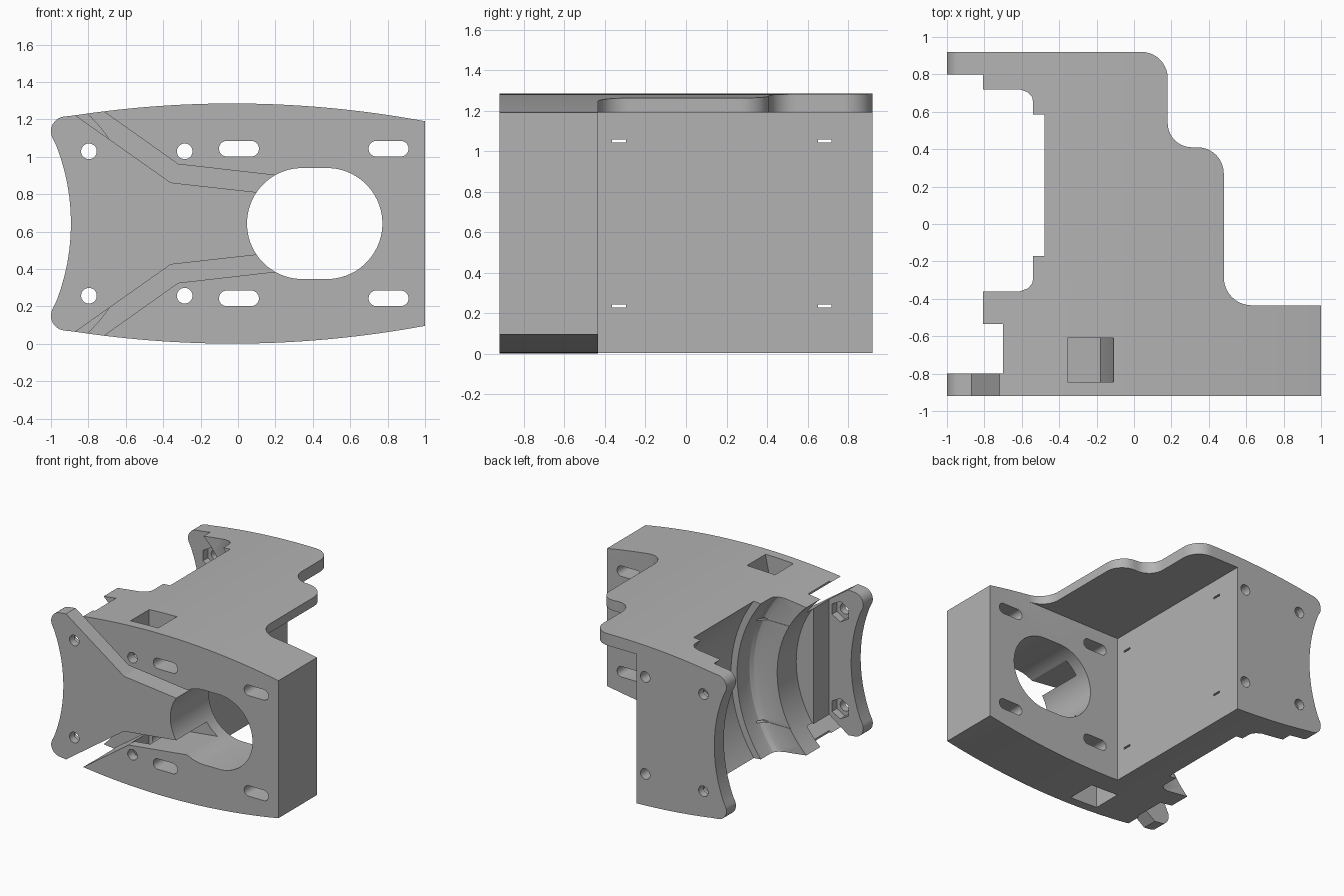
import bpy, bmesh, math
from mathutils import Vector, Matrix

if "Cube" in bpy.data.objects:
    bpy.data.objects.remove(bpy.data.objects["Cube"], do_unlink=True)

MID = 0.643           # height of the mirror plane
FRONT, BACK = -0.92, 0.92

grey = bpy.data.materials.new("plain grey")
grey.use_nodes = True
grey.diffuse_color = (0.45, 0.45, 0.45, 1)
grey.node_tree.nodes["Principled BSDF"].inputs["Base Color"].default_value = (0.45, 0.45, 0.45, 1)


def rounded(points, steps=10):
    """Polygon from (a, b, radius) corners."""
    out = []
    n = len(points)
    for i, (a, b, r) in enumerate(points):
        p = Vector((a, b))
        if r == 0:
            out.append(p)
            continue
        u = (Vector(points[i - 1][:2]) - p).normalized()
        v = (Vector(points[(i + 1) % n][:2]) - p).normalized()
        half = u.angle(v) / 2
        centre = p + (u + v).normalized() * (r / math.sin(half))
        s = p + u * (r / math.tan(half)) - centre
        e = p + v * (r / math.tan(half)) - centre
        turn = math.atan2(s.x * e.y - s.y * e.x, s.dot(e))
        out += [centre + Matrix.Rotation(turn * k / steps, 2) @ s for k in range(steps + 1)]
    return out


def finish(name, bm):
    bmesh.ops.recalc_face_normals(bm, faces=bm.faces)
    mesh = bpy.data.meshes.new(name)
    bm.to_mesh(mesh)
    bm.free()
    ob = bpy.data.objects.new(name, mesh)
    mesh.materials.append(grey)
    bpy.context.collection.objects.link(ob)
    return ob


def prism(name, outline, lo, hi, axis="y"):
    """Extrude an outline along y (outline in x, z) or z (outline in x, y)."""
    bm = bmesh.new()
    place = (lambda p: (p[0], lo, p[1])) if axis == "y" else (lambda p: (p[0], p[1], lo))
    face = bm.faces.new([bm.verts.new(place(p)) for p in outline])
    top = bmesh.ops.extrude_face_region(bm, geom=[face])
    step = (0, hi - lo, 0) if axis == "y" else (0, 0, hi - lo)
    bmesh.ops.translate(bm, vec=step, verts=[g for g in top["geom"] if isinstance(g, bmesh.types.BMVert)])
    return finish(name, bm)


def box(name, x0, x1, y0, y1, z0, z1):
    return prism(name, [(x0, z0), (x1, z0), (x1, z1), (x0, z1)], y0, y1)


def disc(x, z, r, sides=32, half=0.0):
    """Circle, or a slot when half is the straight half length."""
    pts = []
    for k in range(sides):
        t = 2 * math.pi * (k + 0.5) / sides
        pts.append((x + math.copysign(half, math.cos(t)) + r * math.cos(t), z + r * math.sin(t)))
    return pts


def flip(outline):
    return [(p[0], 2 * MID - p[1]) for p in outline]


def cut(body, cutter):
    cutter.hide_render = True
    mod = body.modifiers.new("cut", "BOOLEAN")
    mod.operation, mod.solver, mod.object = "DIFFERENCE", "EXACT", cutter
    bpy.context.view_layer.objects.active = body
    bpy.ops.object.modifier_apply(modifier=mod.name)
    bpy.data.objects.remove(cutter, do_unlink=True)


def cut_pair(body, outline, lo, hi):
    for shape in (outline, flip(outline)):
        cut(body, prism("cutter", shape, lo, hi))


# Whole outline: bowed top and bottom, hollowed right end with rounded tips
def bow(x):
    return 1.285 - (x + 0.03) ** 2 / 11.17


upper = [(1 - 1.88 * k / 32, bow(1 - 1.88 * k / 32), 0) for k in range(33)]
upper.append((-1.045, 1.203, 0.08))
hollow = []
for k in range(13):
    z = MID + 0.42 * (1 - k / 6)
    hollow.append((-2.04 + math.sqrt(1.147 ** 2 - (z - MID) ** 2), z, 0))
lower = [(x, 2 * MID - z, r) for x, z, r in reversed(upper)]
body = prism("mount_body", rounded(upper + hollow + lower), FRONT, BACK)

# Open space behind the front block and below the top flange
cut(body, box("cutter", -0.21, 1.2, -0.435, 1.1, -0.2, 1.19))

# Wavy edge of the top flange
edge = [(-0.1, 0.92, 0), (0.18, 0.92, 0.14), (0.18, 0.41, 0.13), (0.48, 0.41, 0.14),
        (0.48, -0.435, 0.15), (1.2, -0.435, 0), (1.2, 1.1, 0), (-0.1, 1.1, 0)]
cut(body, prism("cutter", rounded(edge), 1.1, 1.4, "z"))

# Round stepped saddle, turned about an axis along y
saddle = [(0, -0.6), (0.8, -0.6), (0.8, -0.36), (0.96, -0.36), (0.995, -0.345), (1.015, -0.32),
          (1.02, -0.29), (1.02, -0.17), (1.073, -0.17), (1.073, 0.585), (1.02, 0.585), (1.02, 0.65),
          (1.015, 0.68), (0.995, 0.705), (0.96, 0.72), (0.8, 0.72), (0.8, 0.8), (0, 0.8)]
bm = bmesh.new()
ring = [bm.verts.new((-1.35 + r, y, MID)) for r, y in saddle]
edges = [bm.edges.new(pair) for pair in zip(ring, ring[1:])]
bmesh.ops.spin(bm, geom=ring + edges, cent=(-1.35, 0, MID), axis=(0, 1, 0),
               angle=2 * math.pi, steps=96)
bmesh.ops.remove_doubles(bm, verts=bm.verts, dist=0.0005)
cut(body, finish("cutter", bm))

# Gap between the front tongue and the saddle rim
cut(body, box("cutter", -1.2, -0.7, -0.8, -0.535, -0.2, 1.5))

# Bent grooves that free the tongue from the front frame
cut_pair(body, [(-0.98, 1.3), (-0.36, 0.862), (0.25, 0.794), (0.25, 0.895), (-0.32, 0.96), (-0.8, 1.3)],
         -1.0, -0.535)

# Access windows in top and bottom
cut_pair(body, [(-0.355, 1.4), (-0.11, 1.4), (-0.11, 1.27), (-0.19, 0.9), (-0.355, 0.9)], -0.845, -0.61)

# Large opening and long slots in the front block
cut(body, prism("cutter", disc(0.41, MID, 0.297, 64, 0.065), -1.0, -0.4))
for x in (0.005, 0.805):
    cut_pair(body, disc(x, 1.043, 0.042, 24, 0.065), -1.0, -0.4)

# Screw holes through both end plates, with hexagonal nut pockets inside
for x in (-0.797, -0.285):
    cut_pair(body, disc(x, 1.029, 0.042, 24), -1.0, 1.0)
for y0, y1 in ((-0.86, -0.79), (0.79, 0.86)):
    cut_pair(body, disc(-0.797, 1.029, 0.082, 6), y0, y1)

# Thin strap slits through the saddle wall
for y in (-0.33, 0.685):
    cut_pair(body, [(-0.7, 1.042), (-0.15, 1.042), (-0.15, 1.057), (-0.7, 1.057)], y - 0.034, y + 0.034)

# Smooth curved faces, keep hard edges
bpy.ops.object.select_all(action="DESELECT")
body.select_set(True)
bpy.context.view_layer.objects.active = body
bpy.ops.object.shade_smooth_by_angle(angle=math.radians(25))
